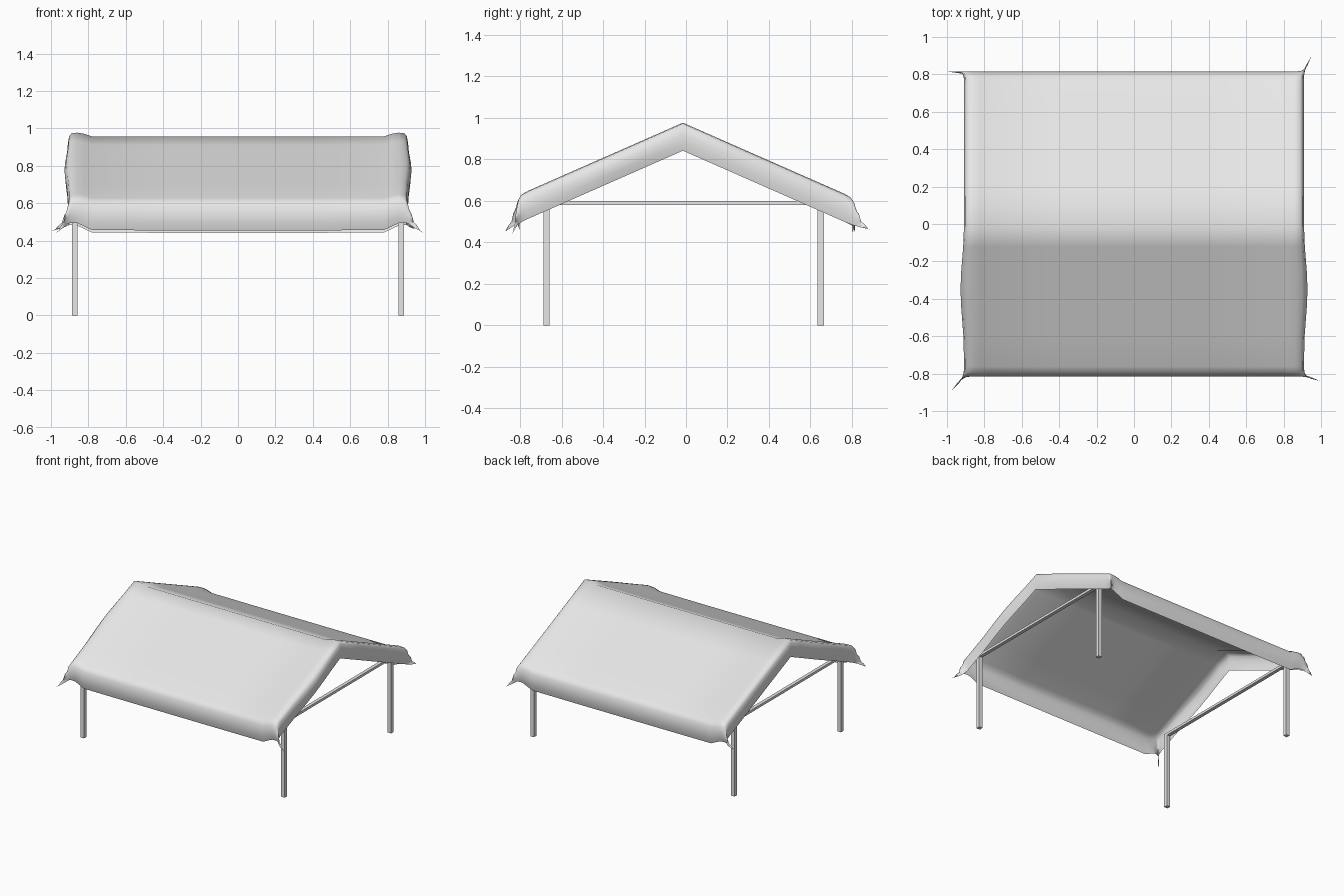
import bpy, bmesh, math
from mathutils import Vector

cube = bpy.data.objects.get("Cube")
if cube:
    bpy.data.objects.remove(cube, do_unlink=True)


def make_material(name, value):
    mat = bpy.data.materials.new(name)
    mat.use_nodes = True
    colour = (value, value, value, 1)
    mat.diffuse_color = colour
    mat.node_tree.nodes["Principled BSDF"].inputs["Base Color"].default_value = colour
    return mat


grey = make_material("light grey", 0.8)


def finish(bm, name, smooth=False):
    mesh = bpy.data.meshes.new(name)
    bm.to_mesh(mesh)
    bm.free()
    mesh.materials.append(grey)
    for face in mesh.polygons:
        face.use_smooth = smooth
    obj = bpy.data.objects.new(name, mesh)
    bpy.context.collection.objects.link(obj)
    return obj


def box(name, centre, size):
    bm = bmesh.new()
    bmesh.ops.create_cube(bm, size=1)
    for v in bm.verts:
        v.co = Vector(centre) + Vector(c * s for c, s in zip(v.co, size))
    return finish(bm, name)


# Canvas roof: a draped sheet whose rim rolls over into hanging flaps
RIDGE_Y, RIDGE_Z, SLOPE = -0.015, 0.977, 0.44
HALF_X, HALF_Y = 0.905, 0.808
SIDE_DROP, EAVE_DROP = 0.135, 0.155
# Rolled rim: (outward offset, share of the drop)
RIM = [(-0.045, 0), (-0.015, 0.03), (-0.003, 0.15), (0.003, 0.4), (0.003, 0.7), (-0.006, 1)]
# Pulled-out corner tips, keyed by the signs of x and y
TIPS = {(-1, -1): (-0.975, -0.89, 0.44), (1, -1): (0.995, -0.84, 0.44),
        (-1, 1): (-1.0, 0.815, 0.45), (1, 1): (0.95, 0.9, 0.46)}


def stations(half, inner):
    """Positions across the sheet as (coordinate, side, drop share)."""
    left = [(-half - off, -1, f) for off, f in reversed(RIM)]
    right = [(half + off, 1, f) for off, f in RIM]
    return left + [(c, 1 if c > 0 else -1, 0) for c in inner] + right


def smoothstep(a, b, t):
    t = min(max((t - a) / (b - a), 0), 1)
    return t * t * (3 - 2 * t)


def cloth_point(xs, ys):
    x, sx, s = xs
    y, sy, t = ys
    z = RIDGE_Z - SLOPE * abs(y - RIDGE_Y)
    z -= 0.021 * (1 - smoothstep(0.77, 0.85, abs(x)))      # sag between the gables
    z -= max(s * SIDE_DROP, t * EAVE_DROP * (1 - 0.15 * smoothstep(0.78, 0.9, abs(x))))
    if s > 0:                                              # loose bulge in the gable flaps
        x += sx * 0.02 * math.sin(math.pi * min(s + 0.2, 1) * 0.8) * math.exp(-((y + 0.35) / 0.2) ** 2)
    if t > 0:                                              # slight belly in the eave flaps
        y += sy * 0.004 * math.sin(math.pi * t)
    p = Vector((x, y, z))
    return p.lerp(Vector(TIPS[sx, sy]), (s * t) ** 0.8)


columns = stations(HALF_X, [-0.82, -0.78, -0.4, 0, 0.4, 0.78, 0.82])
rows = stations(HALF_Y, [-0.6, -0.45, -0.35, -0.25, -0.12, RIDGE_Y, 0.2, 0.4, 0.6])
bm = bmesh.new()
grid = [[bm.verts.new(cloth_point(c, r)) for c in columns] for r in rows]
for a, b in zip(grid, grid[1:]):
    for i in range(len(columns) - 1):
        bm.faces.new((a[i], a[i + 1], b[i + 1], b[i]))
finish(bm, "canvas_roof", smooth=True)

# Four posts and a tie beam across each gable
POST_X, THICK, TOP = 0.873, 0.03, 0.6
FRONT_Y, BACK_Y = -0.673, 0.65
for side, x in (("right", -POST_X), ("left", POST_X)):
    for end, y in (("front", FRONT_Y), ("back", BACK_Y)):
        box(f"{end}_{side}_post", (x, y, TOP / 2), (THICK, THICK, TOP))
    box(f"{side}_tie_beam", (x, (FRONT_Y + BACK_Y) / 2, TOP - 0.01),
        (THICK * 0.9, BACK_Y - FRONT_Y, 0.019))
